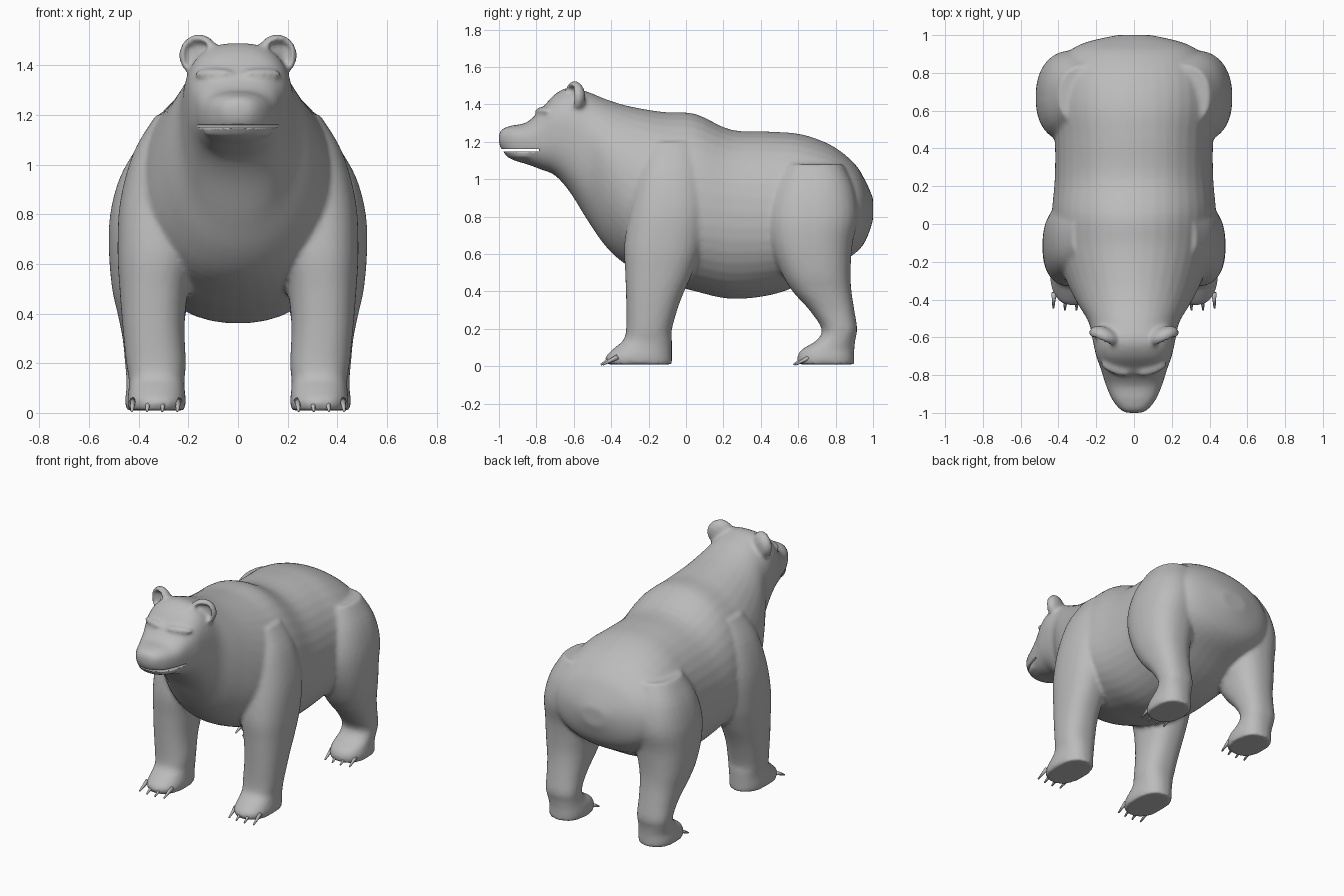
import bpy, bmesh, math
from mathutils import Vector, Matrix

if "Cube" in bpy.data.objects:
    bpy.data.objects.remove(bpy.data.objects["Cube"])

fur = bpy.data.materials.new("grey fur")
fur.diffuse_color = (0.5, 0.5, 0.5, 1)
fur.use_nodes = True
fur.node_tree.nodes["Principled BSDF"].inputs["Base Color"].default_value = fur.diffuse_color


def make_object(name, bm):
    bmesh.ops.recalc_face_normals(bm, faces=bm.faces)
    me = bpy.data.meshes.new(name)
    bm.to_mesh(me)
    bm.free()
    for p in me.polygons:
        p.use_smooth = True
    me.materials.append(fur)
    ob = bpy.data.objects.new(name, me)
    bpy.context.collection.objects.link(ob)
    return ob


def smooth_rows(rows, n):
    """Catmull-Rom interpolation between the given stations."""
    out = []
    for i in range(len(rows) - 1):
        a, b, c, d = (rows[max(0, min(len(rows) - 1, i + k))] for k in (-1, 0, 1, 2))
        for s in range(n):
            t = s / n
            out.append([0.5 * (2 * q + (r - p) * t + (2 * p - 5 * q + 4 * r - u) * t * t
                               + (3 * q - p - 3 * r + u) * t ** 3)
                        for p, q, r, u in zip(a, b, c, d)])
    return out + [list(rows[-1])]


def loft(bm, rings):
    loops = [[bm.verts.new(p) for p in ring] for ring in rings]
    n = len(loops[0])
    for a, b in zip(loops, loops[1:]):
        for i in range(n):
            bm.faces.new((a[i], a[(i + 1) % n], b[(i + 1) % n], b[i]))
    bm.faces.new(loops[0])
    bm.faces.new(loops[-1])


def oval(n, power):
    for i in range(n):
        a = 2 * math.pi * (i + 0.5) / n
        c, s = math.cos(a), math.sin(a)
        yield (math.copysign(abs(c) ** power, c), math.copysign(abs(s) ** power, s))


bm = bmesh.new()

# torso, neck and head: y, half width, top, widest height, bottom, roundness
torso = [(-1.0, .04, 1.245, 1.22, 1.19, .9), (-.98, .075, 1.27, 1.22, 1.15, .85),
         (-.93, .115, 1.287, 1.21, 1.105, .8), (-.85, .15, 1.305, 1.21, 1.08, .8),
         (-.77, .175, 1.38, 1.23, 1.05, .8), (-.70, .20, 1.455, 1.26, 1.02, .78),
         (-.62, .218, 1.49, 1.25, .93, .82), (-.52, .24, 1.465, 1.17, .77, .9),
         (-.42, .30, 1.425, 1.05, .63, .95), (-.30, .36, 1.39, .92, .53, .95),
         (-.12, .42, 1.36, .82, .45, .95), (.05, .435, 1.35, .80, .40, .95),
         (.24, .42, 1.265, .78, .36, .93), (.45, .42, 1.255, .78, .38, .93),
         (.62, .44, 1.24, .78, .44, .93), (.78, .43, 1.18, .80, .53, .95),
         (.90, .36, 1.085, .83, .60, .95), (.96, .26, .99, .84, .67, .95),
         (1.0, .09, .90, .85, .78, 1.0)]
loft(bm, [[(w * c, y, m + ((t - m) if s > 0 else (m - b)) * s) for c, s in oval(40, p)]
          for y, w, t, m, b, p in smooth_rows(torso, 4)])

# legs: z, front y, back y, inner x, outer x
front_leg = [(.01, -.42, -.075, .215, .44), (.05, -.43, -.075, .21, .445),
             (.10, -.38, -.075, .215, .44), (.14, -.335, -.075, .215, .44),
             (.20, -.32, -.075, .21, .45), (.35, -.32, -.03, .215, .465),
             (.50, -.325, .035, .20, .477), (.65, -.33, .09, .17, .485),
             (.85, -.30, .12, .15, .475), (1.05, -.26, .10, .13, .42),
             (1.2, -.2, .06, .12, .33)]
hind_leg = [(.01, .60, .90, .22, .45), (.05, .595, .90, .215, .455),
            (.09, .62, .90, .22, .45), (.14, .70, .905, .23, .45),
            (.20, .725, .915, .23, .455), (.30, .66, .90, .225, .465),
            (.40, .57, .885, .21, .485), (.50, .51, .88, .19, .507),
            (.65, .45, .89, .15, .52), (.80, .43, .92, .12, .515),
            (.95, .46, .90, .10, .475), (1.08, .52, .84, .10, .40)]
for side in (1, -1):
    for leg in (front_leg, hind_leg):
        loft(bm, [[(side * ((x0 + x1) / 2 + (x1 - x0) / 2 * c),
                    (y0 + y1) / 2 + (y1 - y0) / 2 * s, z) for c, s in oval(32, .85)]
                  for z, y0, y1, x0, x1 in smooth_rows(leg, 4)])

    # ears, dished at the front
    ear = bmesh.ops.create_uvsphere(bm, u_segments=32, v_segments=20, radius=1)["verts"]
    for v in ear:
        if v.co.y < 0 and math.hypot(v.co.x, v.co.z) < .68:
            v.co.y = .05
    bmesh.ops.transform(bm, verts=ear, matrix=Matrix.Translation((side * .157, -.595, 1.44))
                        @ Matrix.Rotation(side * .4, 4, 'Z')
                        @ Matrix.Diagonal((.085, .05, .085, 1)))

    # brow ridges
    brow = bmesh.ops.create_uvsphere(bm, u_segments=20, v_segments=12, radius=1)["verts"]
    bmesh.ops.transform(bm, verts=brow, matrix=Matrix.Translation((side * .095, -.765, 1.365))
                        @ Matrix.Rotation(side * .35, 4, 'Z')
                        @ Matrix.Diagonal((.085, .032, .022, 1)))

# lower lip
lip = bmesh.ops.create_uvsphere(bm, u_segments=24, v_segments=12, radius=1)["verts"]
bmesh.ops.transform(bm, verts=lip, matrix=Matrix.Translation((0, -.84, 1.128))
                    @ Matrix.Diagonal((.14, .125, .028, 1)))

bear = make_object("bear_body", bm)

# blend all body parts into one skin
rm = bear.modifiers.new("blend", 'REMESH')
rm.mode = 'VOXEL'
rm.voxel_size = .013
rm.use_smooth_shade = True
sm = bear.modifiers.new("soften", 'SMOOTH')
sm.factor = .5
sm.iterations = 5

# mouth slit
bm = bmesh.new()
bmesh.ops.create_cube(bm, size=1, matrix=Matrix.Translation((0, -.92, 1.155))
                      @ Matrix.Diagonal((.5, .27, .012, 1)))
cutter = make_object("mouth_cutter", bm)
cutter.hide_render = True
cutter.hide_viewport = True
cut = bear.modifiers.new("mouth", 'BOOLEAN')
cut.operation = 'DIFFERENCE'
cut.object = cutter

# claws
bm = bmesh.new()
for side in (1, -1):
    for y0 in (-.395, .635):
        for i in range(4):
            x = .24 + .061 * i
            back = .03 * abs(i - 1.5) / 1.5
            a = Vector((side * x, y0 + back, .05))
            b = Vector((side * (x + .004), y0 - .065 + back * .5, .008))
            d = b - a
            bmesh.ops.create_cone(bm, cap_ends=True, segments=8, radius1=.014, radius2=.005,
                                  depth=d.length, matrix=Matrix.Translation((a + b) / 2)
                                  @ d.to_track_quat('Z', 'Y').to_matrix().to_4x4())
make_object("claws", bm)
